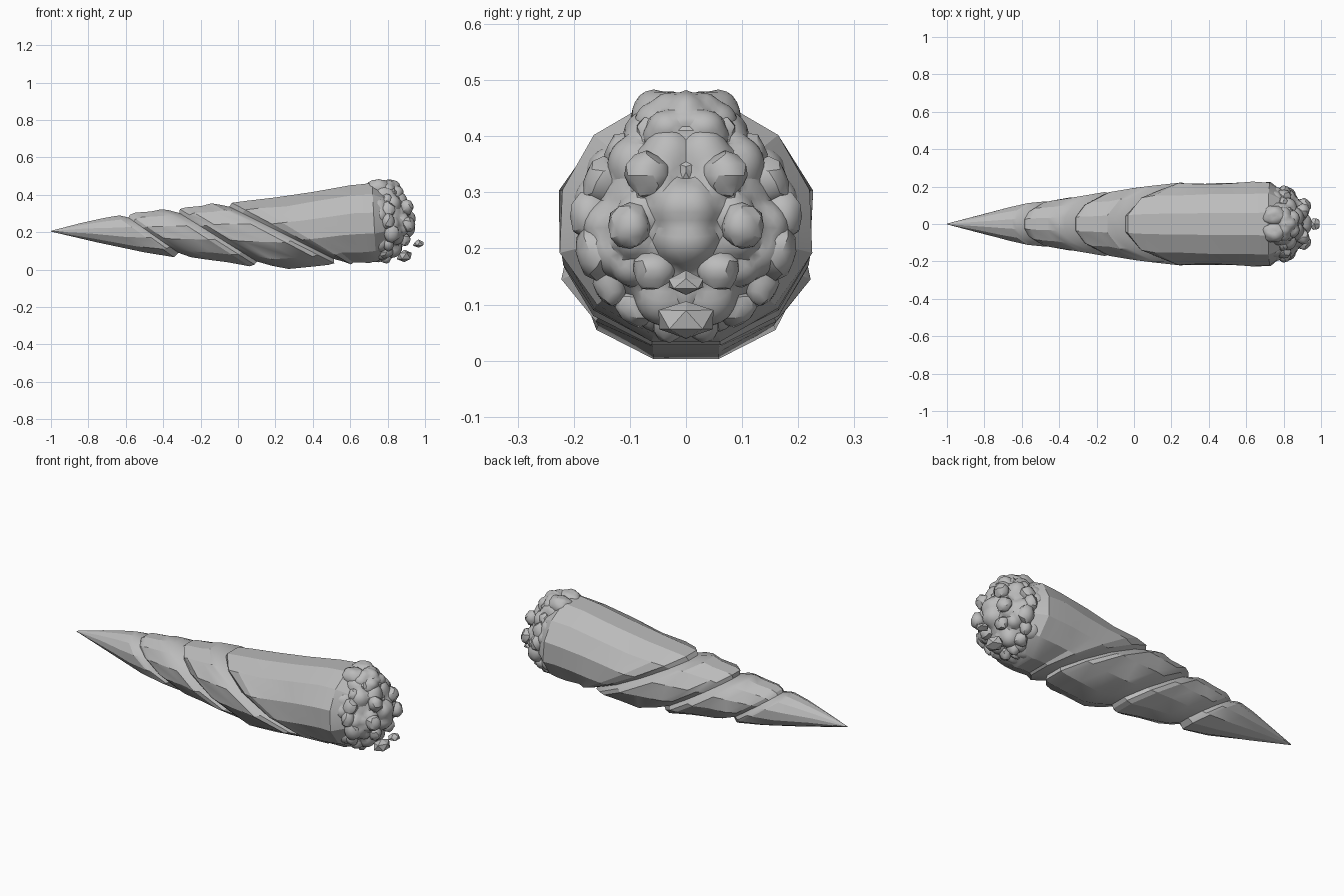
import bpy, bmesh, math, random
from mathutils import Vector, noise

if "Cube" in bpy.data.objects:
    bpy.data.objects.remove(bpy.data.objects["Cube"])

random.seed(4)
grey = bpy.data.materials.new("grey_horn")
grey.diffuse_color = (0.5, 0.5, 0.5, 1)
grey.use_nodes = True
grey.node_tree.nodes["Principled BSDF"].inputs["Base Color"].default_value = grey.diffuse_color

# Envelope of the horn: x, top z, bottom z, half width
ENV = [(-1, .207, .203, .002), (-.8, .26, .155, .055), (-.63, .29, .11, .098),
       (-.45, .315, .085, .122), (-.3, .328, .066, .142), (-.1, .355, .048, .172),
       (.1, .375, .015, .205), (.25, .392, .004, .213), (.45, .425, .022, .217),
       (.6, .457, .032, .223), (.72, .462, .035, .226), (.85, .43, .07, .18)]
# Slanted rings: position, lean, size factor (drops form the grooves)
ROWS = [(-1, 0, 1), (-.8, .9, .98), (-.64, 1.3, 1.02), (-.53, 1.4, 1.04),
        (-.505, 1.4, .98), (-.475, 1.42, .84), (-.445, 1.43, .97), (-.40, 1.45, 1.03),
        (-.30, 1.5, 1.01), (-.22, 1.55, 1.04), (-.185, 1.58, .97), (-.15, 1.6, .84),
        (-.11, 1.63, .97), (-.06, 1.68, 1.03), (.06, 1.8, 1.01), (.15, 1.9, 1.03),
        (.19, 1.95, .97), (.225, 2.0, .86), (.265, 1.9, .97), (.32, 1.65, 1.02),
        (.42, 1.2, 1.0), (.55, .7, 1.0), (.66, .25, 1.0), (.73, .05, 1.0),
        (.79, 0, .88), (.78, 0, .7)]
SIDES = 12


def envelope(x):
    x = max(-1, min(.85, x))
    for a, b in zip(ENV, ENV[1:]):
        if x <= b[0]:
            t = (x - a[0]) / (b[0] - a[0])
            return [a[i] + t * (b[i] - a[i]) for i in (1, 2, 3)]


def horn_point(u, lean, size, ang):
    x = u
    for _ in range(25):
        top, low, half = envelope(x)
        z = (top + low) / 2 + math.sin(ang) * (top - low) / 2 * size * 1.02
        x = u - lean * (z - .2)
    return Vector((x, math.cos(ang) * half * size * 1.03, z))


def finish(name, bm, angle):
    bmesh.ops.recalc_face_normals(bm, faces=bm.faces)
    me = bpy.data.meshes.new(name)
    bm.to_mesh(me)
    bm.free()
    ob = bpy.data.objects.new(name, me)
    bpy.context.collection.objects.link(ob)
    me.materials.append(grey)
    bpy.context.view_layer.objects.active = ob
    ob.select_set(True)
    bpy.ops.object.shade_smooth_by_angle(angle=math.radians(angle))
    ob.select_set(False)
    return ob


# Tapering body wrapped by slanted grooves, symmetric left to right
bm = bmesh.new()
rings = []
for i, (u, lean, size) in enumerate(ROWS):
    ring = []
    for j in range(SIDES):
        ang = 2 * math.pi * (j + .5) / SIDES
        chip = .018 * math.sin(2.3 * i + 5 * math.sin(ang))
        ring.append(bm.verts.new(horn_point(u, lean, size + chip, ang)))
    rings.append(ring)
for a, b in zip(rings, rings[1:]):
    for j in range(SIDES):
        k = (j + 1) % SIDES
        bm.faces.new((a[j], a[k], b[k], b[j]))
bm.faces.new(rings[0])
bm.faces.new(rings[-1])
finish("horn_body", bm, 24)


def rock(name, centre, radii, cell, bump, detail=3, angle=30):
    """Cobbled lump whose bulges are split by creases."""
    bm = bmesh.new()
    bmesh.ops.create_icosphere(bm, subdivisions=detail, radius=1)
    c, r = Vector(centre), Vector(radii)
    for v in bm.verts:
        n = v.co.normalized()
        p = c + n * r
        q = Vector((p.x, abs(p.y), p.z)) / cell
        d = noise.voronoi(q)[0]
        v.co = p + n * bump * (.5 - min(1, d[0] * 1.3) ** 2)
    return finish(name, bm, angle)


# Broken stump: crumbled core with lumps around its rim and end
rock("stump_core", (.75, 0, .25), (.185, .19, .2), .075, .035, 5)
rock("stump_cap", (.80, 0, .41), (.085, .09, .065), .06, .02, 4)
for side in (-1, 1):
    rock("crown_lump", (.75, side * .045, .435), (.07, .05, .048), .05, .012)
n_lumps = 8
for i in range(n_lumps):
    a = math.radians(-80 + 150 * i / (n_lumps - 1))
    s = random.uniform(.03, .045)
    x = .81 + random.uniform(-.02, .02)
    for side in (-1, 1):
        rock("rim_lump", (x, side * .165 * math.cos(a), .24 + .17 * math.sin(a)),
             (s, s, s * 1.1), .05, .012, 2)
for x, y, z, s in [(.9, .07, .33, .04), (.91, .1, .24, .038), (.89, .06, .16, .036)]:
    for side in (-1, 1):
        rock("end_lump", (x, side * y, z), (s, s, s), .05, .012, 2)

# Loose crumbs fallen off below the stump
rock("large_crumb", (.89, 0, .073), (.043, .055, .036), .05, .01, 1, 10)
rock("small_crumb", (.965, 0, .138), (.033, .04, .02), .05, .008, 1, 10)
